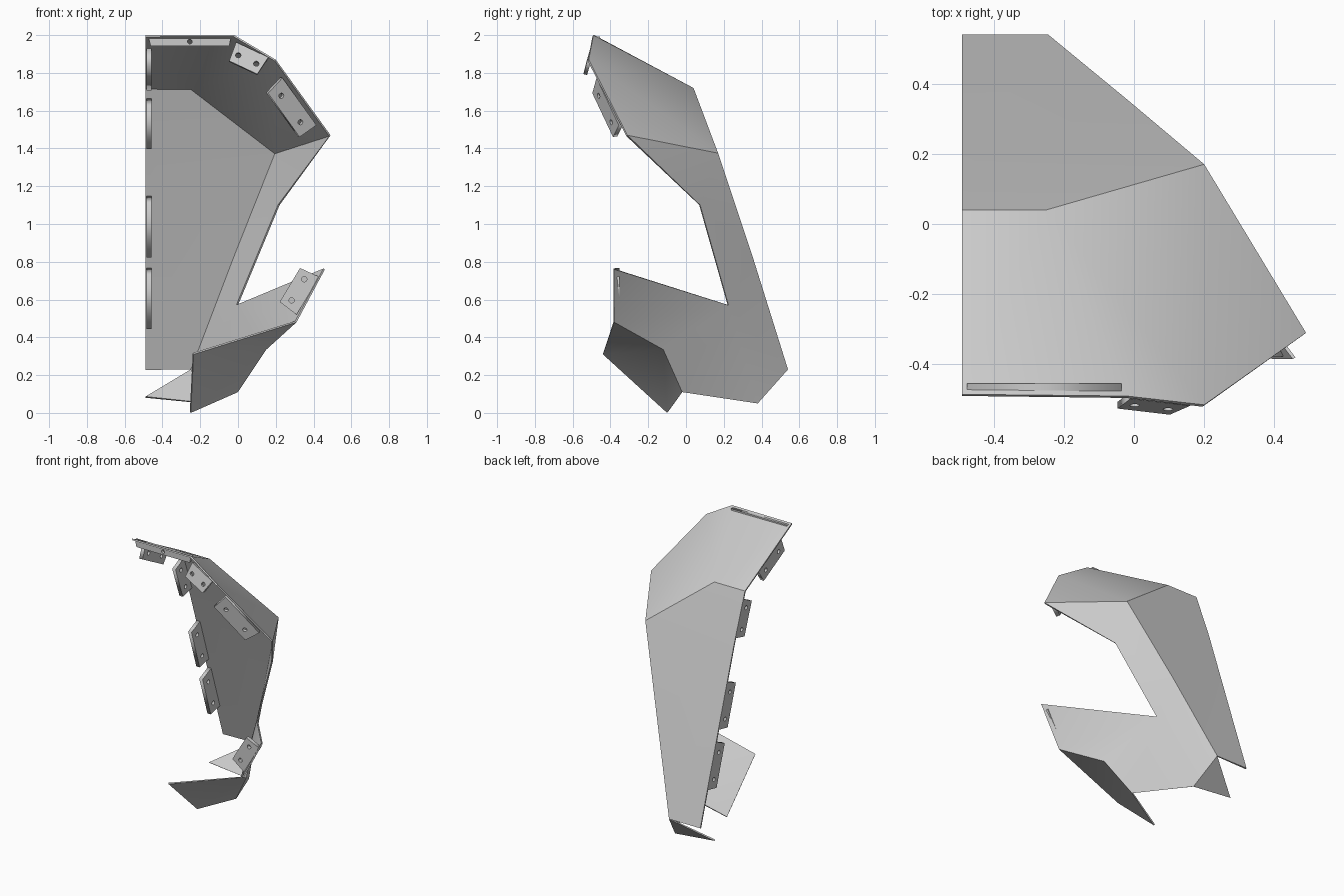
import bpy, bmesh, math
from mathutils import Vector, Matrix

if "Cube" in bpy.data.objects:
    bpy.data.objects.remove(bpy.data.objects["Cube"])

# Corner points of the faceted half shell
P = {
    'A': (-.49, -.485, 2.0), 'B': (-.02, -.49, 2.0), 'C': (.2, -.515, 1.87),
    'D': (.49, -.31, 1.47), 'E': (.2, .17, 1.375), 'F': (-.25, .04, 1.72),
    'G': (-.49, .04, 1.72), 'U': (-.49, .165, 1.38), 'T': (-.02, .355, .82),
    'H': (-.49, .54, .23), 'I': (-.245, .54, .23), 'J': (-.49, .38, .08),
    'K': (-.18, .38, .05), 'L': (0, .225, .57), 'M': (.22, .075, 1.1),
    'N': (.46, -.38, .76), 'O': (.31, -.38, .48), 'Q': (0, -.02, .11),
    'P': (.15, -.12, .335), 'R': (-.25, -.1, 0), 'S': (-.235, -.44, .31),
}
CROWN = "ABFG BCF CEF CDE"
BACK = "GFEU UET UTI UIH"
SIDE = "EDM EMT MLT LIT"
JAW = "LKI IKJ LQK LPQ LOP LNO"
CHIN = "OSP PSRQ"


def shell(name, faces, thickness=.01):
    bm = bmesh.new()
    verts = {k: bm.verts.new(co) for k, co in P.items()}
    for f in faces.split():
        bm.faces.new([verts[k] for k in f])
    bmesh.ops.recalc_face_normals(bm, faces=bm.faces)
    bm.faces.ensure_lookup_table()
    if bm.faces[0].normal.z < 0:
        bmesh.ops.reverse_faces(bm, faces=bm.faces)
    me = bpy.data.meshes.new(name)
    bm.to_mesh(me)
    bm.free()
    ob = bpy.data.objects.new(name, me)
    bpy.context.collection.objects.link(ob)
    mod = ob.modifiers.new("thickness", 'SOLIDIFY')
    mod.thickness = thickness
    mod.offset = -1
    bpy.ops.object.select_all(action='DESELECT')
    bpy.context.view_layer.objects.active = ob
    ob.select_set(True)
    bpy.ops.object.modifier_apply(modifier=mod.name)
    bpy.ops.object.shade_smooth_by_angle(angle=math.radians(30))


# Flat mounting plate with round holes: corner, length vector, depth vector
def tab(name, corner, along, depth, holes=(.22, .78), thick=.026, r=.014):
    o, a, b = Vector(corner), Vector(along), Vector(depth)
    ln, x = a.length, a.normalized()
    b = b - x * b.dot(x)
    dp, y = b.length, b.normalized()
    z = x.cross(y)
    cu = bpy.data.curves.new(name, 'CURVE')
    cu.dimensions = '2D'
    cu.fill_mode = 'BOTH'
    cu.extrude = thick / 2
    loops = [[(0, 0), (ln, 0), (ln - .012, dp), (.012, dp)]]
    for h in holes:
        loops.append([(ln * h + r * math.cos(t * math.pi / 8),
                       dp * .55 + r * math.sin(t * math.pi / 8)) for t in range(16)])
    for pts in loops:
        sp = cu.splines.new('POLY')
        sp.points.add(len(pts) - 1)
        for p, q in zip(sp.points, pts):
            p.co = (q[0], q[1], 0, 1)
        sp.use_cyclic_u = True
    ob = bpy.data.objects.new(name, cu)
    ob.matrix_world = Matrix.Translation(o) @ Matrix((x, y, z)).transposed().to_4x4()
    bpy.context.collection.objects.link(ob)
    bpy.ops.object.select_all(action='DESELECT')
    bpy.context.view_layer.objects.active = ob
    ob.select_set(True)
    bpy.ops.object.convert(target='MESH')


shell("half_shell", " ".join((CROWN, BACK, SIDE, JAW, CHIN)))

# Tabs standing along the centre seam: (seam start, seam end, start distance, length)
SEAM = [('A', 'G', .13, .29), ('G', 'U', .055, .26), ('U', 'H', .24, .32), ('U', 'H', .64, .32)]
for i, (s, e, start, length) in enumerate(SEAM):
    p, q = Vector(P[s]), Vector(P[e])
    d = (q - p).normalized()
    inward = Vector((0, d.z, -d.y))
    base = p + d * start + inward * .004
    base.x = -.472
    tab(f"seam_tab_{i + 1}", base, d * length, inward * .11)

# Bar along the front of the crown
tab("crown_bar", (-.475, -.465, 1.993), (.44, 0, 0), (0, 0, -.05), holes=(.5,), thick=.02, r=.012)
# Tabs around the front opening
tab("brow_tab", (-.01, -.488, 1.96), (.17, -.02, -.08), (-.045, -.027, -.095), thick=.02)
tab("temple_tab", (.23, -.462, 1.775), (.18, .118, -.25), (-.08, -.025, -.075))
tab("jaw_tab", (.43, -.365, .72), (-.12, .0, -.2), (-.1, .0, .05))
